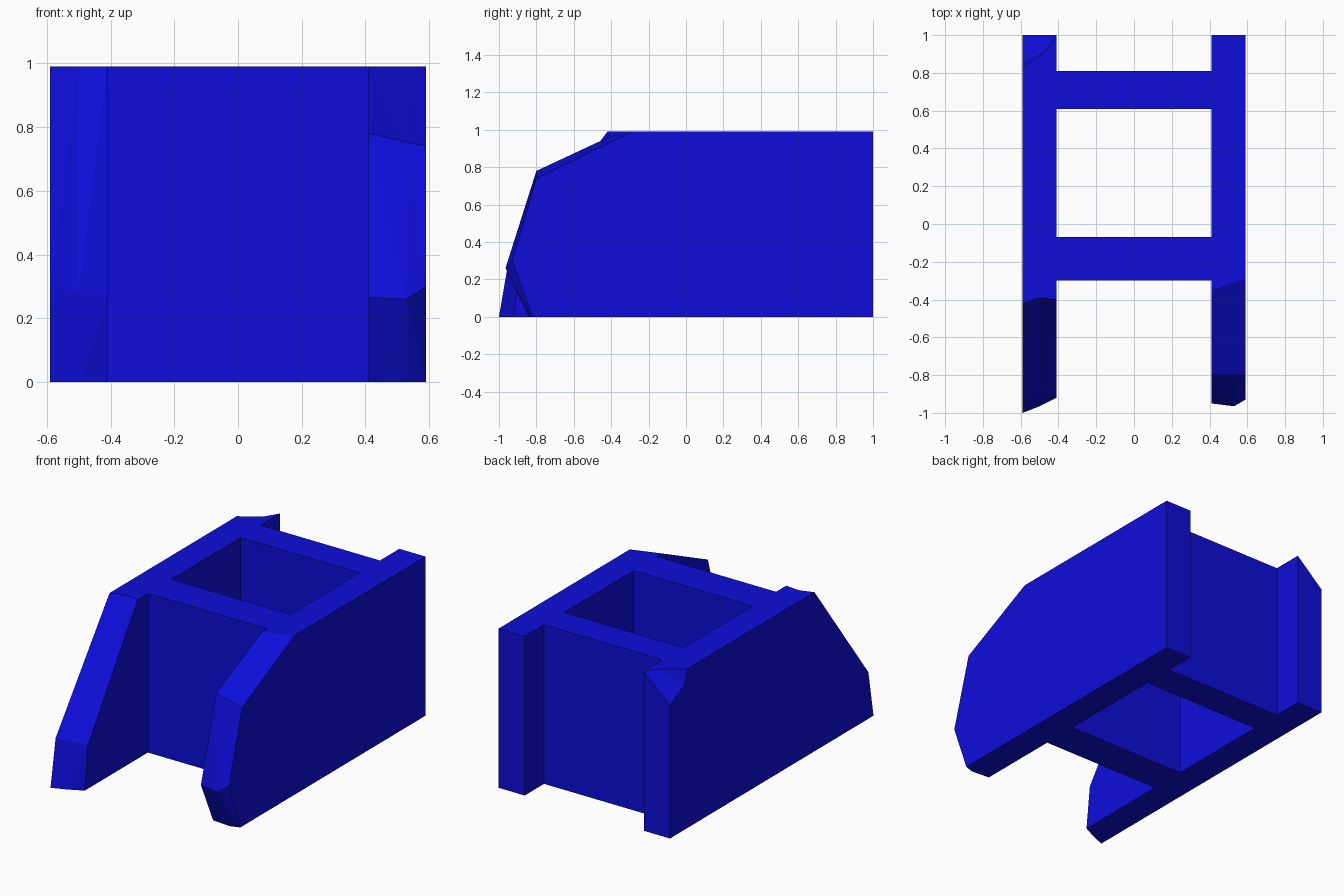
import bpy, bmesh

if "Cube" in bpy.data.objects:
    bpy.data.objects.remove(bpy.data.objects["Cube"])

BLUE = (0.004, 0.004, 0.7, 1)
blue = bpy.data.materials.new("deep_blue")
blue.use_nodes = True
blue.diffuse_color = BLUE
blue.node_tree.nodes["Principled BSDF"].inputs["Base Color"].default_value = BLUE

HEIGHT = 0.99
INNER, OUTER = 0.41, 0.59


def finish(name, bm):
    bmesh.ops.recalc_face_normals(bm, faces=bm.faces)
    mesh = bpy.data.meshes.new(name)
    bm.to_mesh(mesh)
    bm.free()
    mesh.materials.append(blue)
    obj = bpy.data.objects.new(name, mesh)
    bpy.context.collection.objects.link(obj)
    return obj


def loft_wall(name, stations):
    """Loft a wall through (x, front edge) stations; each edge lists (y, z)."""
    bm = bmesh.new()
    rings = []
    for x, edge in stations:
        profile = [(1, 0), (1, HEIGHT)] + edge
        rings.append([bm.verts.new((x, y, z)) for y, z in profile])
    bm.faces.new(rings[0])
    bm.faces.new(rings[-1])
    n = len(rings[0])
    for a, b in zip(rings, rings[1:]):
        for i in range(n):
            j = (i + 1) % n
            bm.faces.new((a[i], a[j], b[j], b[i]))
    bmesh.ops.connect_verts_nonplanar(bm, angle_limit=0.01, faces=bm.faces[:])
    return finish(name, bm)


def cross_wall(name, y0, y1):
    bm = bmesh.new()
    bmesh.ops.create_cube(bm, size=1)
    for v in bm.verts:
        v.co = (v.co.x * 2 * INNER, y0 if v.co.y < 0 else y1,
                0 if v.co.z < 0 else HEIGHT)
    return finish(name, bm)


# Side walls with roughly sloped front ends
right_wall = loft_wall("right_wall", [
    (-OUTER, [(-0.42, HEIGHT), (-0.95, 0.29), (-1.0, 0)]),
    (-0.5, [(-0.39, HEIGHT), (-0.92, 0.28), (-0.965, 0)]),
    (-INNER, [(-0.40, HEIGHT), (-0.89, 0.27), (-0.92, 0)]),
])
loft_wall("left_wall", [
    (INNER, [(-0.35, HEIGHT), (-0.80, 0.78), (-0.95, 0.265), (-0.83, 0)]),
    (0.53, [(-0.31, HEIGHT), (-0.80, 0.753), (-0.965, 0.26), (-0.84, 0)]),
    (OUTER, [(-0.29, HEIGHT), (-0.80, 0.74), (-0.93, 0.30), (-0.82, 0)]),
])

# Cross walls enclosing the open shaft
cross_wall("front_cross_wall", -0.30, -0.07)
cross_wall("back_cross_wall", 0.61, 0.81)

# Broken-off back corner of the right wall
bm = bmesh.new()
for co in [(-INNER, 1, HEIGHT), (-0.46, 0.92, HEIGHT), (-OUTER, 0.83, HEIGHT),
           (-OUTER, 0.86, 0.9), (-OUTER, 1, 0.83), (-0.8, 1.2, 1.2)]:
    bm.verts.new(co)
bmesh.ops.convex_hull(bm, input=bm.verts)
cutter = finish("chip_cutter", bm)
cutter.hide_render = True

chip = right_wall.modifiers.new("chip", 'BOOLEAN')
chip.operation = 'DIFFERENCE'
chip.solver = 'EXACT'
chip.object = cutter
bpy.context.view_layer.objects.active = right_wall
bpy.ops.object.modifier_apply(modifier=chip.name)
bpy.data.objects.remove(cutter)
